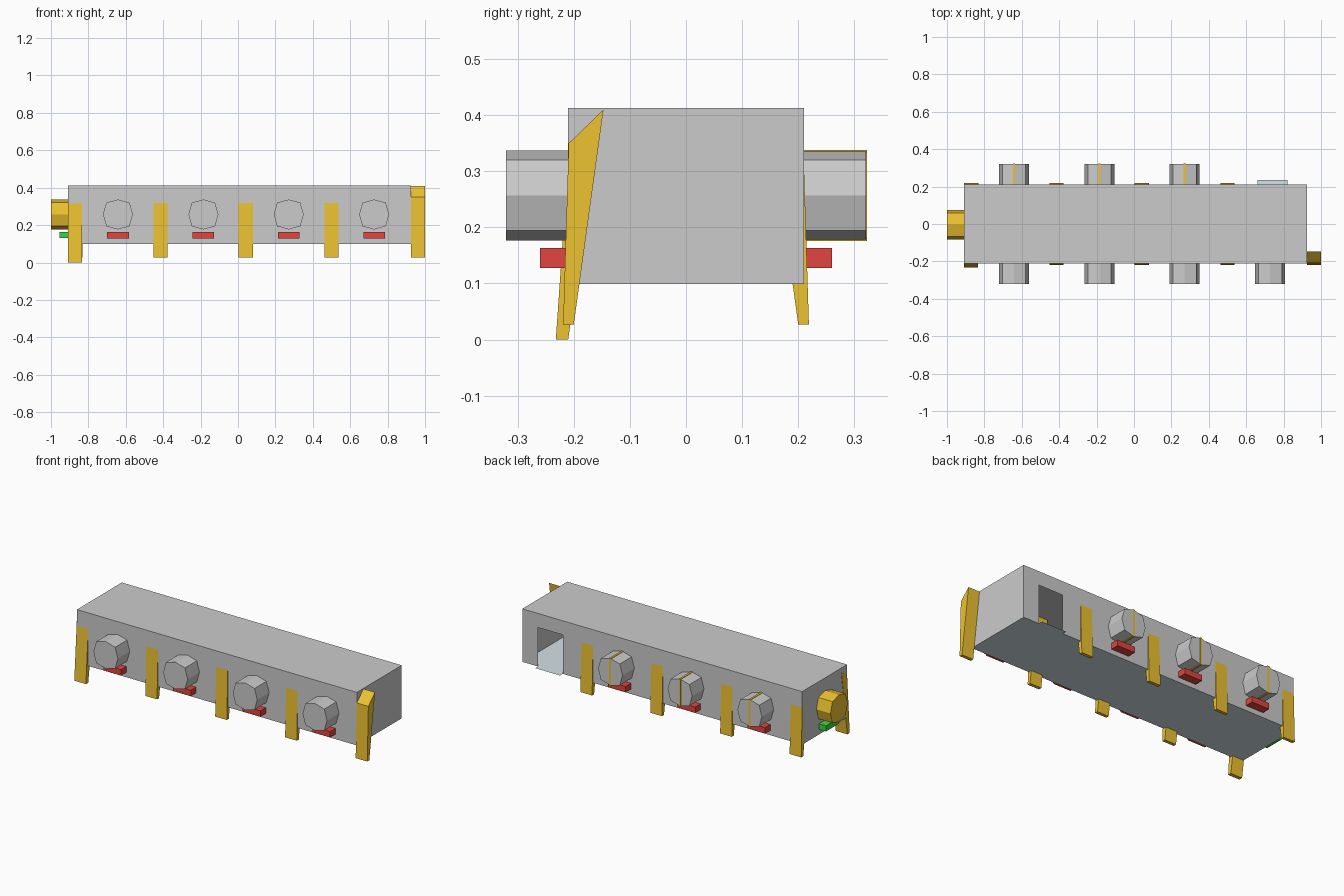
import bpy, bmesh

if "Cube" in bpy.data.objects:
    bpy.data.objects.remove(bpy.data.objects["Cube"])

def material(name, rgb):
    m = bpy.data.materials.new(name)
    m.diffuse_color = (*rgb, 1)
    m.use_nodes = True
    m.node_tree.nodes["Principled BSDF"].inputs["Base Color"].default_value = m.diffuse_color
    return m

ORANGE = material("orange", (0.85, 0.54, 0.03))
RED = material("red", (0.75, 0.06, 0.05))
GREEN = material("green", (0.05, 0.65, 0.05))
BLUE = material("pale_blue", (0.66, 0.76, 0.8))

def finish(name, bm, mat=None, recalc=True):
    if recalc:
        bmesh.ops.recalc_face_normals(bm, faces=bm.faces)
    me = bpy.data.meshes.new(name)
    bm.to_mesh(me)
    bm.free()
    ob = bpy.data.objects.new(name, me)
    bpy.context.collection.objects.link(ob)
    if mat:
        me.materials.append(mat)
    return ob

def quads(bm, *faces):
    for f in faces:
        bm.faces.new([bm.verts.new(p) for p in f])

def prism(name, ring, vec, mat=None):
    bm = bmesh.new()
    face = bm.faces.new([bm.verts.new(p) for p in ring])
    ext = bmesh.ops.extrude_face_region(bm, geom=[face], use_keep_orig=True)
    bmesh.ops.translate(bm, vec=vec, verts=[v for v in ext["geom"] if isinstance(v, bmesh.types.BMVert)])
    return finish(name, bm, mat)

def box(name, lo, hi, mat=None):
    ring = [(lo[0], lo[1], lo[2]), (hi[0], lo[1], lo[2]), (hi[0], hi[1], lo[2]), (lo[0], hi[1], lo[2])]
    return prism(name, ring, (0, 0, hi[2] - lo[2]), mat)

# Hollow thin-walled body with a doorway in the back wall
X0, X1, Y, Z0, Z1 = -0.908, 0.925, 0.21, 0.099, 0.413
D0, D1, DZ = 0.66, 0.822, 0.33
def back(xa, xb, za, zb):
    return [(xb, Y, za), (xa, Y, za), (xa, Y, zb), (xb, Y, zb)]
bm = bmesh.new()
quads(bm,
      [(X0, -Y, Z1), (X1, -Y, Z1), (X1, Y, Z1), (X0, Y, Z1)],
      [(X0, -Y, Z0), (X1, -Y, Z0), (X1, -Y, Z1), (X0, -Y, Z1)],
      [(X1, -Y, Z0), (X1, Y, Z0), (X1, Y, Z1), (X1, -Y, Z1)],
      [(X0, Y, Z0), (X0, -Y, Z0), (X0, -Y, Z1), (X0, Y, Z1)],
      back(X0, D0, Z0, Z1), back(D1, X1, Z0, Z1), back(D0, D1, DZ, Z1))
bmesh.ops.remove_doubles(bm, verts=bm.verts, dist=1e-5)
finish("hull", bm, recalc=False)

# Floor sheet with a small doorstep
bm = bmesh.new()
quads(bm,
      [(X0, -Y, Z0), (X0, Y, Z0), (X1, Y, Z0), (X1, -Y, Z0)],
      [(D0, Y, Z0), (D0, 0.236, Z0), (D1, 0.236, Z0), (D1, Y, Z0)])
finish("floor", bm, BLUE, recalc=False)

# Tapered legs leaning into the walls
LEG = [(0.219, 0.027), (0.2, 0.027), (0.147, 0.41), (0.209, 0.35)]
CORNER = [(0.232, 0), (0.21, 0), (0.155, 0.384), (0.207, 0.36)]
def leg(x, side, prof=LEG):
    prism("leg", [(x - 0.038, side * y, z) for y, z in prof], (0.076, 0, 0), ORANGE)
for x in (-0.415, 0.042, 0.5, 0.962):
    leg(x, -1)
for x in (-0.87, -0.415, 0.042, 0.5):
    leg(x, 1)
leg(-0.872, -1, CORNER)

# Eight-sided ports with a block below each
ZC = 0.257
OCT = [(0.08, 0), (0.062, 0.063), (0, 0.08), (-0.062, 0.063),
       (-0.08, 0), (-0.062, -0.063), (0, -0.08), (0.062, -0.063)]
def port(x, side):
    prism("port", [(x + a, side * 0.208, ZC + b) for a, b in OCT], (0, side * 0.113, 0))
    ys = sorted((side * 0.208, side * 0.26))
    box("port_block", (x - 0.058, ys[0], 0.128), (x + 0.058, ys[1], 0.163), RED)

for x in (-0.642, -0.185, 0.271, 0.728):
    port(x, -1)
for x in (-0.642, -0.185, 0.271):
    port(x, 1)
    # Thin band running over the back ports
    box("port_stripe", (x - 0.006, 0.208, ZC - 0.081), (x + 0.006, 0.323, ZC + 0.081), ORANGE)

# End port and its block
prism("end_port", [(-0.905, -0.004 + a, ZC + b) for a, b in OCT], (-0.095, 0, 0), ORANGE)
box("end_block", (-0.955, -0.062, 0.13), (-0.905, 0.054, 0.163), GREEN)
